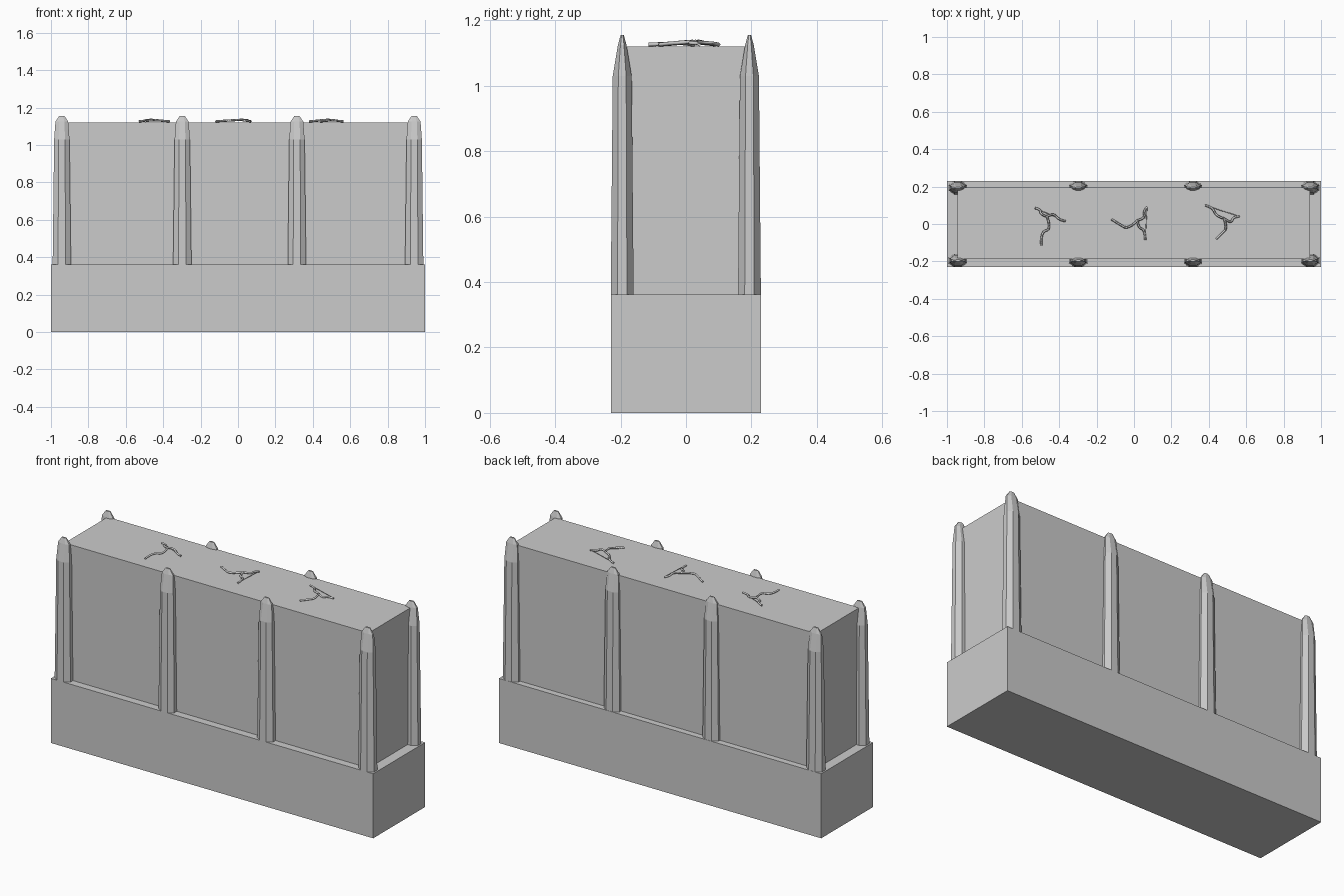
import bpy, bmesh
from math import cos, sin, pi
from mathutils import Vector

old = bpy.data.objects.get("Cube")
if old:
    bpy.data.objects.remove(old, do_unlink=True)

stone = bpy.data.materials.new("grey stone")
stone.use_nodes = True
GREY = (0.6, 0.6, 0.6, 1)
stone.diffuse_color = GREY
stone.node_tree.nodes["Principled BSDF"].inputs["Base Color"].default_value = GREY


def block(name, low, high):
    bpy.ops.mesh.primitive_cube_add(size=1)
    ob = bpy.context.object
    ob.name = name
    ob.location = (Vector(low) + Vector(high)) / 2
    ob.scale = Vector(high) - Vector(low)
    ob.data.materials.append(stone)


def post(name, x, y):
    """Tapered eight-sided post with a blunt pointed top."""
    bm = bmesh.new()
    rings = []
    for z, rx, ry in [(0.36, 0.049, 0.035), (1.03, 0.041, 0.029),
                      (1.125, 0.034, 0.013), (1.155, 0.014, 0.005)]:
        rings.append([bm.verts.new((rx * cos(a) / cos(pi / 8), ry * sin(a) / cos(pi / 8), z))
                      for a in [(k + 0.5) * pi / 4 for k in range(8)]])
    for lower, upper in zip(rings, rings[1:]):
        for k in range(8):
            j = (k + 1) % 8
            bm.faces.new((lower[k], lower[j], upper[j], upper[k]))
    bm.faces.new(rings[0][::-1])
    bm.faces.new(rings[-1])
    mesh = bpy.data.meshes.new(name)
    bm.to_mesh(mesh)
    bm.free()
    mesh.materials.append(stone)
    ob = bpy.data.objects.new(name, mesh)
    ob.location = (x, y, 0)
    bpy.context.collection.objects.link(ob)


def strand(name, points, radius, kind="NURBS"):
    """Thin round rod along a path."""
    curve = bpy.data.curves.new(name, "CURVE")
    curve.dimensions = "3D"
    curve.bevel_depth = radius
    curve.bevel_resolution = 0
    curve.resolution_u = 4
    curve.use_fill_caps = True
    spline = curve.splines.new(kind)
    spline.points.add(len(points) - 1)
    for p, co in zip(spline.points, points):
        p.co = (*co, 1)
    if kind == "NURBS":
        spline.order_u = 3
        spline.use_endpoint_u = True
    curve.materials.append(stone)
    ob = bpy.data.objects.new(name, curve)
    bpy.context.collection.objects.link(ob)


# Plinth and main body
block("plinth", (-1, -0.23, 0), (1, 0.23, 0.362))
block("body", (-0.945, -0.187, 0.362), (0.942, 0.195, 1.12))

# Posts along both long sides
for side, y in (("front", -0.195), ("back", 0.194)):
    for i, x in enumerate((-0.942, -0.298, 0.315, 0.942)):
        post(f"{side}_post_{i + 1}", x, y)

# Forked curved twigs on the top: a hub, three bent limbs and a taut cord
twigs = [
    ((-0.465, 0.04), [[(-0.50, 0.05), (-0.50, 0.08), (-0.53, 0.085)],
                      [(-0.43, 0.06), (-0.40, 0.02), (-0.365, 0.015)],
                      [(-0.44, -0.03), (-0.50, -0.04), (-0.495, -0.115)]]),
    ((0.02, 0.02), [[(0.06, 0.03), (0.05, 0.07), (0.07, 0.09)],
                    [(0.02, -0.02), (0.06, -0.03), (0.06, -0.085)],
                    [(-0.03, -0.03), (-0.08, 0.0), (-0.12, 0.025)]]),
    ((0.48, 0.03), [[(0.44, 0.04), (0.42, 0.09), (0.38, 0.1)],
                    [(0.52, 0.0), (0.53, 0.04), (0.565, 0.04)],
                    [(0.50, -0.02), (0.47, -0.05), (0.44, -0.08)]]),
]
for i, (hub, limbs) in enumerate(twigs):
    for j, limb in enumerate(limbs):
        path = [(*hub, 1.135)] + [(x, y, 1.132 - 0.003 * k) for k, (x, y) in enumerate(limb)]
        strand(f"twig_{i + 1}_limb_{j + 1}", path, 0.006)
    strand(f"twig_{i + 1}_cord", [(*limbs[0][-1], 1.128), (*limbs[1][-1], 1.128)], 0.002, "POLY")
